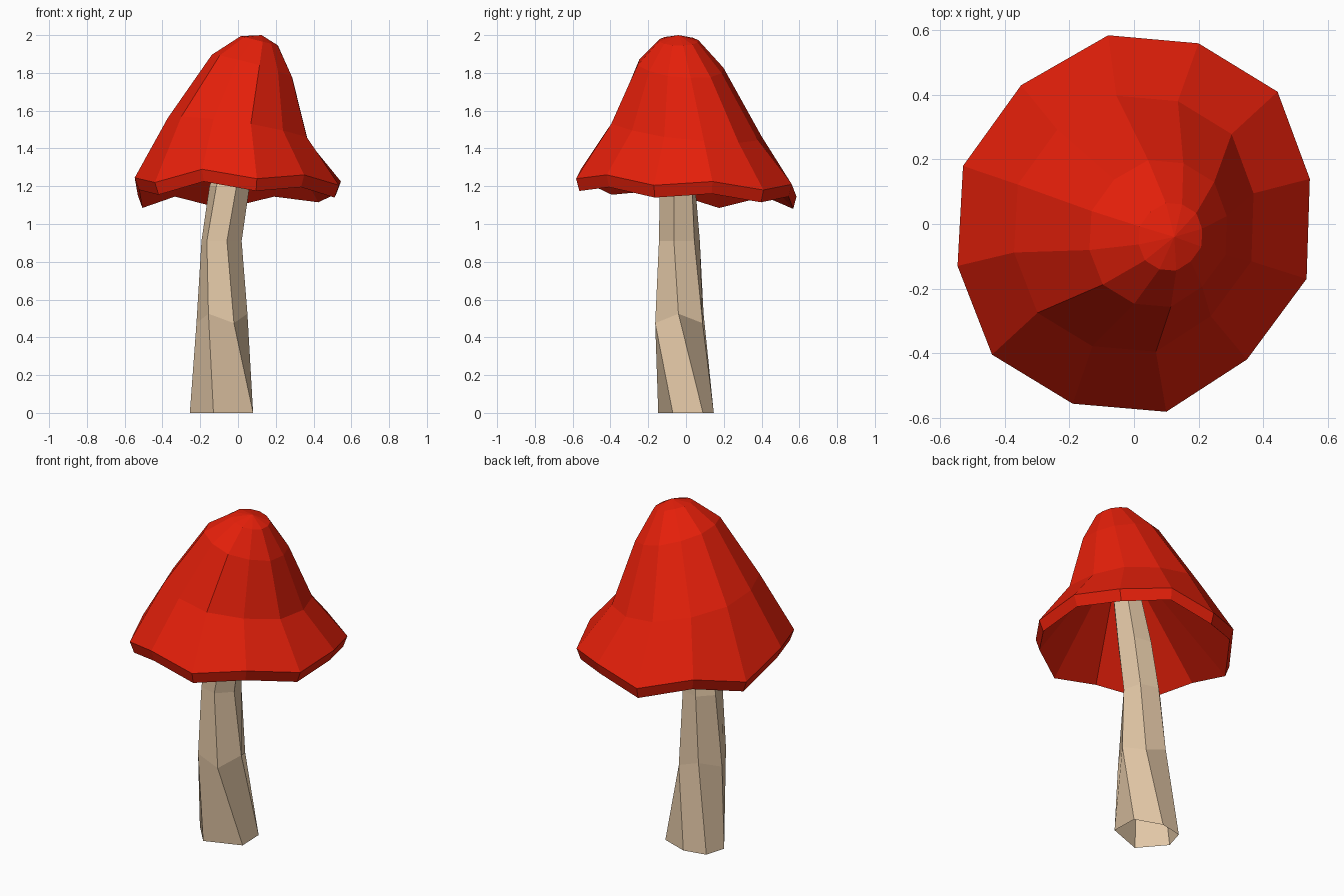
import bpy
import bmesh
from math import cos, sin, radians

cube = bpy.data.objects.get("Cube")
if cube:
    bpy.data.objects.remove(cube, do_unlink=True)


def make_material(name, rgb):
    mat = bpy.data.materials.new(name)
    mat.use_nodes = True
    color = (*rgb, 1.0)
    mat.diffuse_color = color
    mat.node_tree.nodes["Principled BSDF"].inputs["Base Color"].default_value = color
    return mat


def loft(name, rings, material):
    """Join equal-sized rings of points with flat faces, leaving the ends open."""
    bm = bmesh.new()
    loops = [[bm.verts.new(point) for point in ring] for ring in rings]
    count = len(loops[0])
    for lower, upper in zip(loops, loops[1:]):
        for i in range(count):
            j = (i + 1) % count
            bm.faces.new((lower[i], lower[j], upper[j], upper[i]))
    # Rings of no size collapse into a single tip
    bmesh.ops.remove_doubles(bm, verts=bm.verts, dist=0.0001)
    bmesh.ops.recalc_face_normals(bm, faces=bm.faces)
    mesh = bpy.data.meshes.new(name)
    bm.to_mesh(mesh)
    bm.free()
    mesh.materials.append(material)
    obj = bpy.data.objects.new(name, mesh)
    bpy.context.scene.collection.objects.link(obj)
    return obj


red = make_material("cap red", (0.79, 0.014, 0.003))
cream = make_material("stem cream", (0.76, 0.57, 0.38))

# Cap: a wavy rim outline, repeated smaller and tilted up to the crown
rim = [
    (0.545, 0.14, 1.225), (0.445, 0.41, 1.18), (0.2, 0.56, 1.21), (-0.08, 0.585, 1.145),
    (-0.35, 0.43, 1.21), (-0.53, 0.18, 1.15), (-0.547, -0.13, 1.245), (-0.44, -0.405, 1.22),
    (-0.19, -0.557, 1.29), (0.1, -0.582, 1.24), (0.35, -0.42, 1.26), (0.535, -0.17, 1.205),
]


def cap_ring(scale, cx, cy, z, tilt_x=0.0, tilt_y=0.0):
    return [(cx + x * scale, cy + y * scale, z + tilt_x * x * scale + tilt_y * y * scale)
            for x, y, _ in rim]


lip = [(x * 0.955, y * 0.97, z - 0.065) for x, y, z in rim]
loft("cap", [
    cap_ring(0.0, 0.08, -0.02, 1.75),
    lip,
    rim,
    cap_ring(0.68, 0.0, 0.0, 1.5, -0.14, -0.1),
    cap_ring(0.39, 0.075, -0.03, 1.835, -0.27, -0.07),
    cap_ring(0.18, 0.113, -0.04, 1.97, -0.25),
    cap_ring(0.0, 0.125, -0.04, 2.0),
], red)

# Stem: a crooked six-sided hollow column that twists a little at each joint
foot = [(-0.13, -0.147), (0.08, -0.07), (0.075, 0.09),
        (-0.085, 0.147), (-0.22, 0.12), (-0.255, 0.0)]


def stem_ring(cx, cy, z, rx, ry, phase, wobble=0.0):
    angles = [radians(phase + 60 * i) for i in range(6)]
    return [(cx + rx * cos(a), cy + ry * sin(a), z + wobble * (-1) ** i)
            for i, a in enumerate(angles)]


loft("stem", [
    [(x, y, 0.0) for x, y in foot],
    stem_ring(-0.085, -0.035, 0.5, 0.135, 0.145, -122, 0.025),
    stem_ring(-0.087, -0.035, 0.91, 0.11, 0.112, -135),
    stem_ring(-0.045, -0.045, 1.2, 0.108, 0.1, -130),
    stem_ring(0.05, -0.01, 1.5, 0.085, 0.08, -130),
    stem_ring(0.09, 0.0, 1.66, 0.075, 0.07, -130),
], cream)
